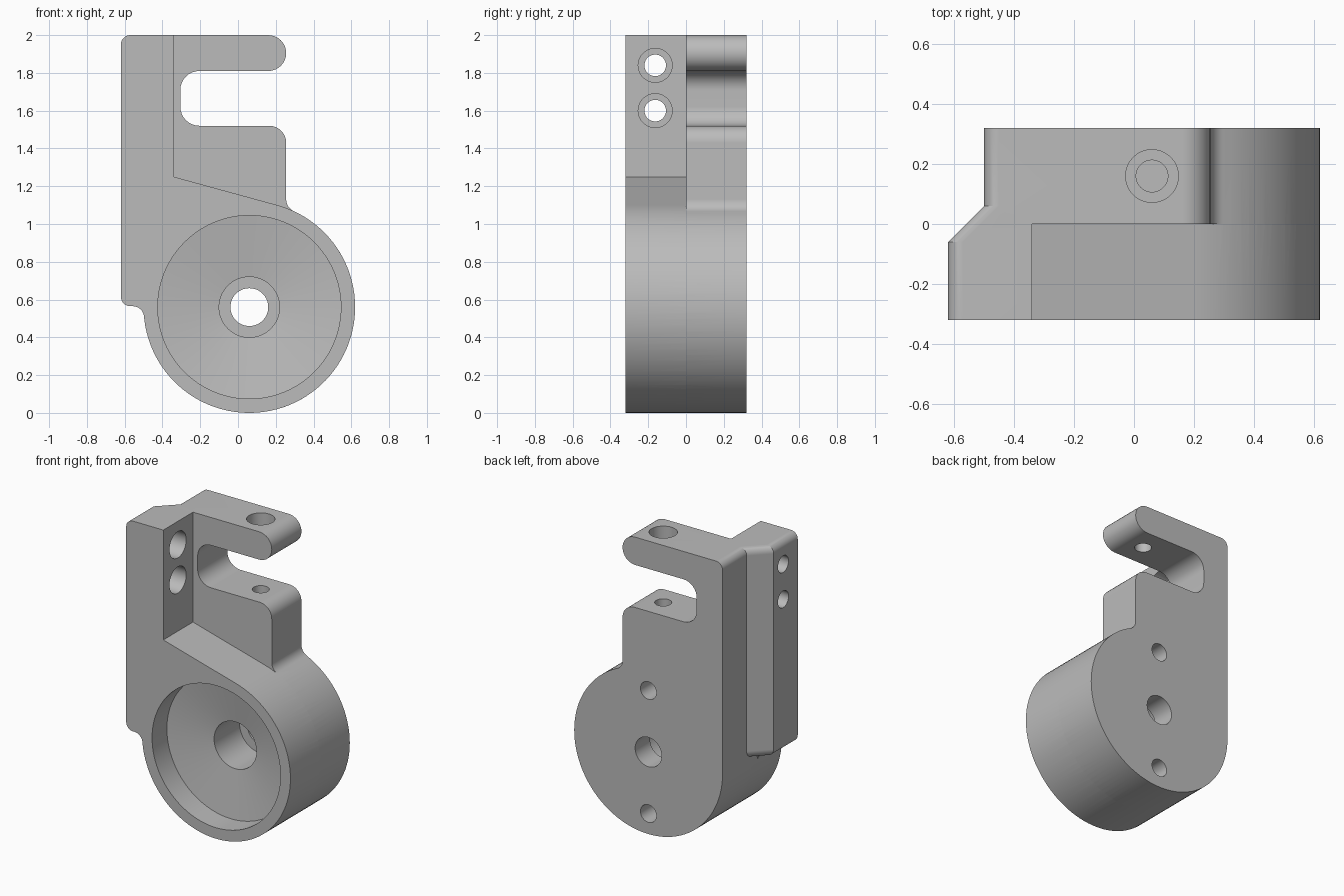
import bpy, bmesh
from math import cos, sin, pi, radians, tan
from mathutils import Vector

old = bpy.data.objects.get("Cube")
if old:
    bpy.data.objects.remove(old, do_unlink=True)

grey = bpy.data.materials.new("satin grey")
grey.use_nodes = True
grey.diffuse_color = (0.5, 0.5, 0.5, 1)
grey.node_tree.nodes["Principled BSDF"].inputs["Base Color"].default_value = (0.5, 0.5, 0.5, 1)

CX, CZ, R = 0.06, 0.56, 0.56      # round housing
FRONT, BACK = -0.32, 0.32


def arc(cx, cz, r, a0, a1, n=8):
    """Points on an arc, angles in degrees."""
    angles = [radians(a0 + (a1 - a0) * i / n) for i in range(n + 1)]
    return [(cx + r * cos(a), cz + r * sin(a)) for a in angles]


def loft(name, sections):
    """Solid through matching rings of 3D points."""
    bm = bmesh.new()
    rings = [[bm.verts.new(p) for p in s] for s in sections]
    n = len(rings[0])
    for a, b in zip(rings, rings[1:]):
        for i in range(n):
            j = (i + 1) % n
            bm.faces.new((a[i], a[j], b[j], b[i]))
    bm.faces.new(rings[0])
    bm.faces.new(rings[-1])
    bmesh.ops.recalc_face_normals(bm, faces=bm.faces)
    mesh = bpy.data.meshes.new(name)
    bm.to_mesh(mesh)
    bm.free()
    mesh.materials.append(grey)
    ob = bpy.data.objects.new(name, mesh)
    bpy.context.collection.objects.link(ob)
    return ob


def slab(name, outline, y0, y1):
    return loft(name, [[(x, y, z) for x, z in outline] for y in (y0, y1)])


def bore(name, start, axis, steps, n=48):
    """Stepped round cutter: (radius, distance along axis) pairs."""
    axis = Vector(axis)
    u = axis.orthogonal().normalized()
    v = axis.cross(u)
    turn = [2 * pi * i / n for i in range(n)]
    return loft(name, [[Vector(start) + axis * t + (u * cos(a) + v * sin(a)) * r for a in turn]
                       for r, t in steps])


def combine(target, other, operation):
    mod = target.modifiers.new(operation, 'BOOLEAN')
    mod.operation, mod.object, mod.solver = operation, other, 'EXACT'
    bpy.context.view_layer.objects.active = target
    bpy.ops.object.modifier_apply(modifier=mod.name)
    bpy.data.objects.remove(other, do_unlink=True)


# Rear half: housing disc, upright and slotted clamp arm
fillet = 0.07
fx = 0.255 + fillet
fz = CZ + ((R + fillet) ** 2 - (fx - CX) ** 2) ** 0.5
fillet_end = 180 + 64.9
rear = (arc(-0.45, 1.95, 0.05, 180, 90)
        + arc(0.16, 1.905, 0.095, 90, -90, 16)
        + arc(-0.205, 1.71, 0.1, 90, 180)
        + arc(-0.205, 1.62, 0.1, 180, 270)
        + arc(0.165, 1.43, 0.09, 90, 0)
        + arc(fx, fz, fillet, 180, fillet_end)
        + arc(CX, CZ, R, 64.9, -180, 72)[1:])
body = slab("bracket_body", rear, 0, BACK)

# Front half: disc with a sloping shoulder
shoulder = [(-0.45, 1.25), (-0.34, 1.25)] + arc(CX, CZ, R, 75, -180, 75)
combine(body, slab("front_housing", shoulder, FRONT, 0), 'UNION')

# Side flange, stepping back to the upright through a chamfer
edge = (arc(-0.57, 1.95, 0.05, 90, 180) + arc(-0.57, 0.615, 0.05, 180, 270)
        + arc(-0.5575, 0.505, 0.06, 90, 5))
sections = []
for y, shift in ((FRONT, 0), (-0.06, 0), (0.06, 0.12)):
    sections.append([(-0.34, y, 2)] + [(x + shift, y, z) for x, z in edge] + [(-0.34, y, 0.5)])
combine(body, loft("side_flange", sections), 'UNION')

# Bowl with shallow conical floor and stepped centre hole
cuts = [bore("bowl_cut", (CX, FRONT, CZ), (0, 1, 0),
             [(0.485, -0.1), (0.485, 0.16), (0.16, 0.205), (0.16, 0.48), (0.1, 0.48), (0.1, 0.8)], 96)]
# Blind holes in the back
for side in (-1, 1):
    cuts.append(bore("back_hole_cut", (CX, BACK, CZ + side * 0.42), (0, -1, 0),
                     [(0.06, -0.1), (0.06, 0.25)]))
# Counterbored holes through the flange
for z in (1.84, 1.6):
    cuts.append(bore("flange_hole_cut", (-0.34, -0.163, z), (-1, 0, 0),
                     [(0.09, -0.05), (0.09, 0.12), (0.057, 0.12), (0.057, 0.4)]))
# Clamp screw hole down through the arm into the block
cuts.append(bore("clamp_hole_cut", (0.06, 0.16, 2), (0, 0, -1),
                 [(0.088, -0.1), (0.088, 0.1), (0.053, 0.1), (0.053, 0.8)]))
for cut in cuts:
    cut.hide_render = True
    combine(body, cut, 'DIFFERENCE')

# Smooth curves, crisp edges, flat planes
bpy.ops.object.select_all(action='DESELECT')
body.select_set(True)
bpy.context.view_layer.objects.active = body
bpy.ops.object.shade_smooth_by_angle(angle=radians(25))
weighted = body.modifiers.new("even_normals", 'WEIGHTED_NORMAL')
weighted.keep_sharp = True
